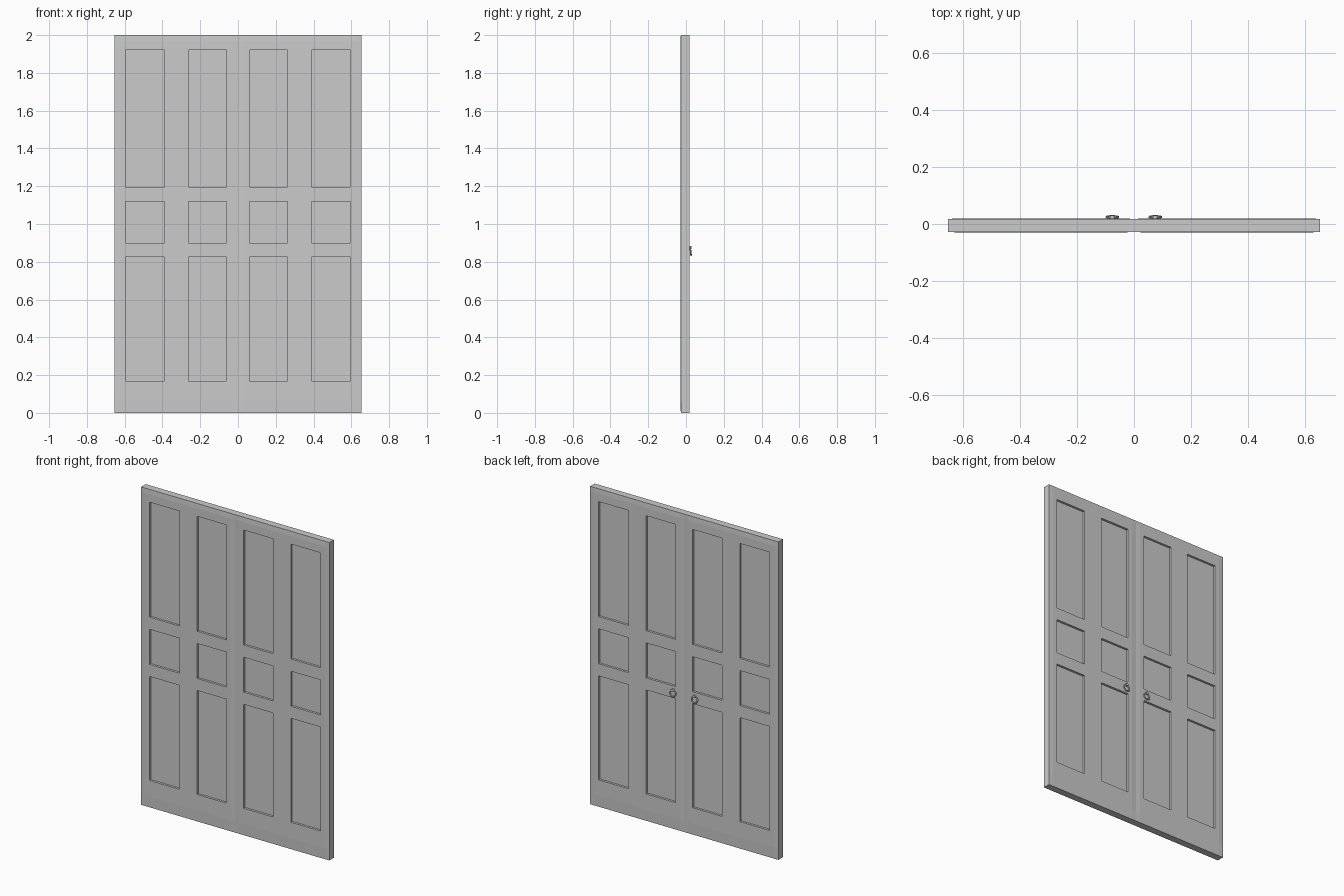
import bpy, bmesh, math
from mathutils import Matrix

if "Cube" in bpy.data.objects:
    bpy.data.objects.remove(bpy.data.objects["Cube"])

MID_Y = -0.005          # middle of the slab thickness
EDGE, FACE = 0.0225, 0.0245   # half thickness at the rim and on the raised face
DEPTH = 0.014           # panel recess

half = [0, 0.03, 0.06, 0.263, 0.388, 0.595, 0.625, 0.655]
xs = [-x for x in reversed(half[1:])] + half
zs = [0, 0.07, 0.17, 0.824, 0.90, 1.12, 1.197, 1.92, 1.97, 2.0]
panel_x = [0.1615, 0.4915]
panel_z = [0.497, 1.01, 1.5585]


def near(v, values):
    return any(abs(v - p) < 0.01 for p in values)


def rim(x, z):
    return abs(x) in (0, 0.655) or z in (0, 2.0)


# Pair of door leaves: front grid, mirrored back grid, bridged edges
bm = bmesh.new()
for s in (-1, 1):
    g = [[bm.verts.new((x, MID_Y + s * (EDGE if rim(x, z) else FACE), z))
          for z in zs] for x in xs]
    recessed = []
    for i in range(len(xs) - 1):
        for j in range(len(zs) - 1):
            f = bm.faces.new((g[i][j], g[i + 1][j], g[i + 1][j + 1], g[i][j + 1]))
            c = f.calc_center_median()
            if near(abs(c.x), panel_x) and near(c.z, panel_z):
                recessed.append(f)
    # Sunken panels
    faces = bmesh.ops.extrude_discrete_faces(bm, faces=recessed)["faces"]
    verts = list({v for f in faces for v in f.verts})
    bmesh.ops.translate(bm, verts=verts, vec=(0, -s * DEPTH, 0))
bmesh.ops.bridge_loops(bm, edges=[e for e in bm.edges if e.is_boundary])
bmesh.ops.recalc_face_normals(bm, faces=bm.faces)
mesh = bpy.data.meshes.new("double_door")
bm.to_mesh(mesh)
bm.free()
bpy.context.collection.objects.link(bpy.data.objects.new("double_door", mesh))

# Ring pulls hanging on small mounts at the back
for side, x in (("left", -0.076), ("right", 0.075)):
    bpy.ops.mesh.primitive_torus_add(
        major_radius=0.020, minor_radius=0.0042, major_segments=24, minor_segments=8,
        location=(x, 0.0245, 0.855), rotation=(math.radians(82), 0, 0))
    ring = bpy.context.object
    ring.name = side + "_ring"
    ring.rotation_euler.x = math.radians(97)
    bpy.ops.object.shade_smooth_by_angle()
    bpy.ops.mesh.primitive_cylinder_add(
        vertices=16, radius=0.008, depth=0.014,
        location=(x, 0.023, 0.876), rotation=(math.pi / 2, 0, 0))
    bpy.context.object.name = side + "_ring_mount"
    bpy.ops.object.shade_smooth_by_angle()
